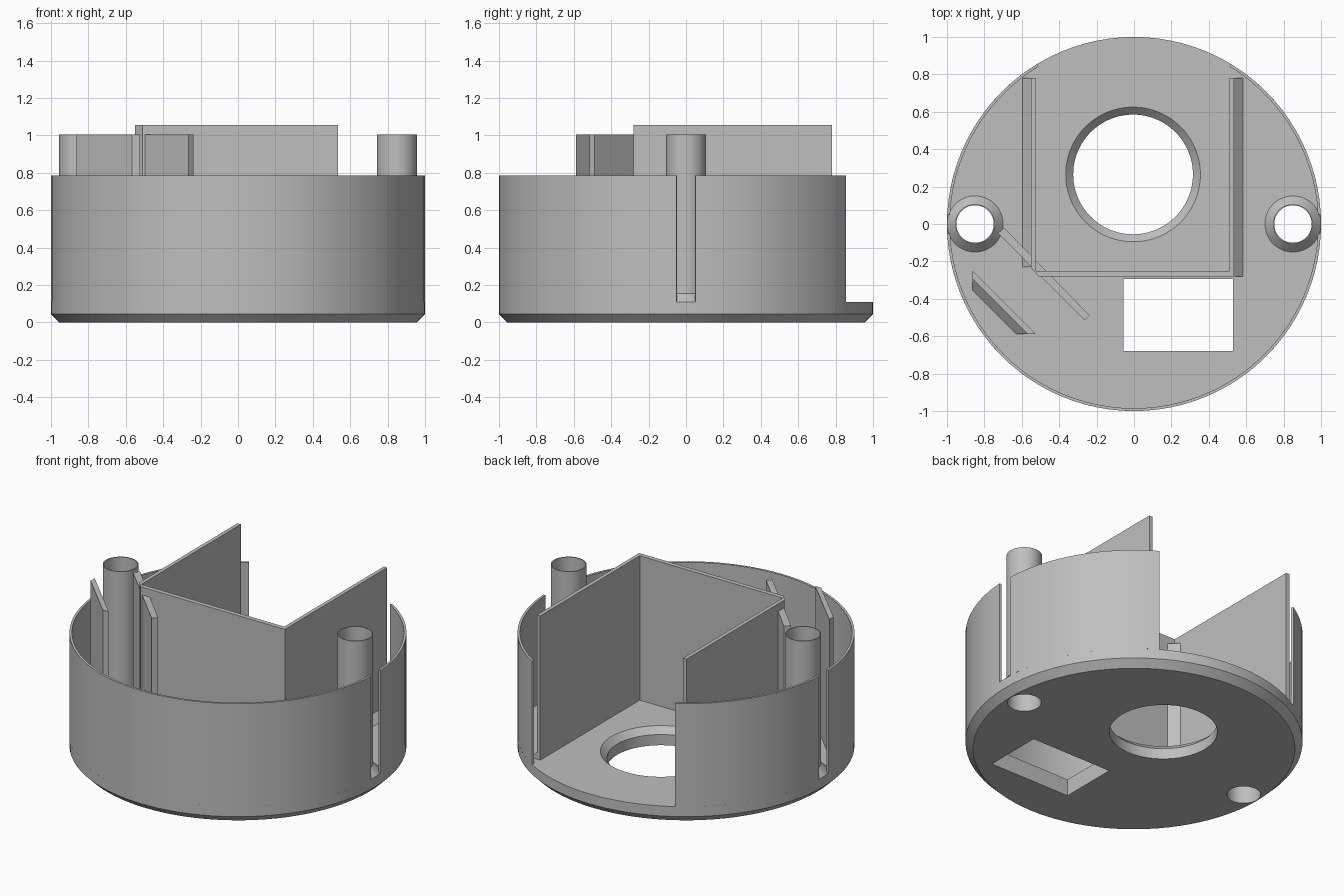
import bpy, bmesh
from math import sin, cos, asin, pi, radians

cube = bpy.data.objects.get("Cube")
if cube:
    bpy.data.objects.remove(cube, do_unlink=True)

FLOOR, RIM, SEGS = 0.11, 0.785, 96

grey = bpy.data.materials.new("plain grey")
grey.use_nodes = True
grey.diffuse_color = (0.52, 0.52, 0.52, 1)
grey.node_tree.nodes["Principled BSDF"].inputs["Base Color"].default_value = (0.52, 0.52, 0.52, 1)


def finish(name, bm):
    bmesh.ops.recalc_face_normals(bm, faces=bm.faces)
    mesh = bpy.data.meshes.new(name)
    bm.to_mesh(mesh)
    bm.free()
    mesh.materials.append(grey)
    obj = bpy.data.objects.new(name, mesh)
    bpy.context.collection.objects.link(obj)
    return obj


def prism(name, outline, z0, z1):
    """Extrude an xy outline from z0 to z1."""
    bm = bmesh.new()
    face = bm.faces.new([bm.verts.new((x, y, z0)) for x, y in outline])
    top = bmesh.ops.extrude_face_region(bm, geom=[face])["geom"]
    verts = [v for v in top if isinstance(v, bmesh.types.BMVert)]
    bmesh.ops.translate(bm, verts=verts, vec=(0, 0, z1 - z0))
    return finish(name, bm)


def lathe(name, profile, centre=(0, 0), closed=False):
    """Turn an (r, z) profile about a vertical axis; open profiles get capped."""
    bm = bmesh.new()
    rings = [[bm.verts.new((centre[0] + r * cos(2 * pi * i / SEGS),
                            centre[1] + r * sin(2 * pi * i / SEGS), z))
              for i in range(SEGS)] for r, z in profile]
    pairs = list(zip(rings, rings[1:]))
    if closed:
        pairs.append((rings[-1], rings[0]))
    else:
        bm.faces.new(rings[0])
        bm.faces.new(rings[-1])
    for a, b in pairs:
        for i in range(SEGS):
            j = (i + 1) % SEGS
            bm.faces.new((a[i], a[j], b[j], b[i]))
    return finish(name, bm)


def wall(name, a0, a1, inner=0.985, outer=1.0):
    """Thin curved wall between two angles."""
    n = max(2, int((a1 - a0) / (2 * pi) * SEGS))
    bm = bmesh.new()
    loops = []
    for i in range(n + 1):
        a = a0 + (a1 - a0) * i / n
        loops.append([bm.verts.new((r * cos(a), r * sin(a), z)) for r, z in
                      ((outer, FLOOR), (outer, RIM), (inner, RIM), (inner, FLOOR))])
    for p, q in zip(loops, loops[1:]):
        for k in range(4):
            m = (k + 1) % 4
            bm.faces.new((p[k], p[m], q[m], q[k]))
    bm.faces.new(loops[0])
    bm.faces.new(loops[-1])
    return finish(name, bm)


def gusset(name, a, b, a_out, b_out):
    """Sloped foot along the edge a-b, spreading out to a_out-b_out."""
    bm = bmesh.new()
    ends = [[bm.verts.new((*p, FLOOR)), bm.verts.new((*o, FLOOR)), bm.verts.new((*p, FLOOR + 0.045))]
            for p, o in ((a, a_out), (b, b_out))]
    for k in range(3):
        m = (k + 1) % 3
        bm.faces.new((ends[0][k], ends[0][m], ends[1][m], ends[1][k]))
    bm.faces.new(ends[0])
    bm.faces.new(ends[1])
    return finish(name, bm)


# Floor plate with chamfered underside
floor = lathe("floor_plate", [(0.955, 0), (1, 0.045), (1, FLOOR)])

# Openings: countersunk round hole, rectangular window, two post bores
cutters = [
    lathe("round_cutter", [(0.32, -0.1), (0.32, FLOOR - 0.04), (0.36, FLOOR), (0.36, 0.2)], (-0.005, 0.265)),
    prism("window_cutter", [(-0.055, -0.68), (0.53, -0.68), (0.53, -0.295), (-0.055, -0.295)], -0.1, 0.2),
]
for side in (-1, 1):
    cutters.append(lathe("bore_cutter", [(0.1, -0.1), (0.1, 0.2)], (side * 0.85, 0)))
for c in cutters:
    c.hide_render = True
    mod = floor.modifiers.new("opening", 'BOOLEAN')
    mod.operation, mod.solver, mod.object = 'DIFFERENCE', 'EXACT', c
bpy.context.view_layer.update()
cut = bpy.data.meshes.new_from_object(floor.evaluated_get(bpy.context.evaluated_depsgraph_get()))
floor.modifiers.clear()
floor.data = cut
for c in cutters:
    bpy.data.objects.remove(c, do_unlink=True)

# Outer wall: open at the back, slotted beside each post
slot, gap = asin(0.05), asin(0.855)
walls = [wall("left_wall", slot, gap),
         wall("right_wall", pi - gap, pi - slot),
         wall("front_wall", pi + slot, 2 * pi - slot)]

# Hollow posts with flared feet
posts = [lathe(name, [(0.1, FLOOR), (0.15, FLOOR), (0.106, 0.155), (0.106, 1.005), (0.1, 1.005)],
               (x, 0), closed=True)
         for name, x in (("left_post", 0.85), ("right_post", -0.85))]

# U-shaped inner partition with one clipped corner
prism("inner_partition",
      [(-0.55, 0.78), (-0.55, -0.235), (-0.51, -0.28), (0.535, -0.28), (0.535, 0.78),
       (0.51, 0.78), (0.51, -0.25), (-0.525, -0.25), (-0.525, 0.78)], FLOOR - 0.02, 1.055)
for name, x, out in (("left_partition_foot", 0.535, 0.583), ("right_partition_foot", -0.55, -0.595)):
    gusset(name, (x, -0.28 if x > 0 else -0.23), (x, 0.78), (out, -0.28 if x > 0 else -0.23), (out, 0.78))

# Diagonal guide plates
prism("inner_guide", [(-0.727, -0.05), (-0.695, -0.02), (-0.238, -0.488), (-0.265, -0.515)],
      FLOOR - 0.02, 1.005)
prism("outer_guide", [(-0.863, -0.25), (-0.525, -0.588), (-0.568, -0.588), (-0.863, -0.293)],
      FLOOR - 0.02, 1.005)
gusset("outer_guide_foot", (-0.863, -0.293), (-0.568, -0.588), (-0.863, -0.355), (-0.63, -0.588))

# Smooth the turned parts, keeping their edges crisp
bpy.ops.object.select_all(action='DESELECT')
for obj in [floor] + walls + posts:
    obj.select_set(True)
bpy.context.view_layer.objects.active = floor
bpy.ops.object.shade_smooth_by_angle(angle=radians(30))
